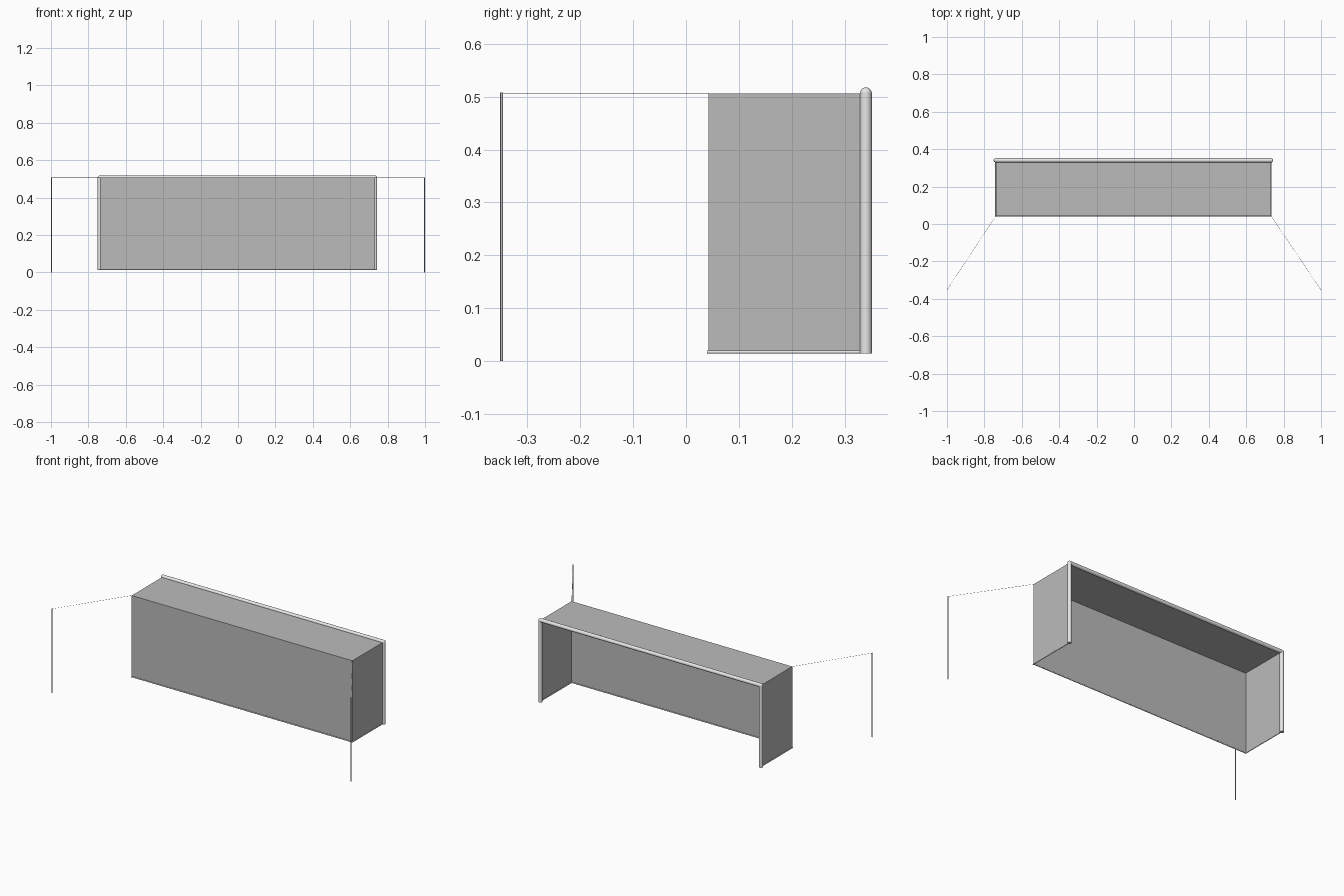
import bpy, bmesh
from mathutils import Vector

if "Cube" in bpy.data.objects:
    bpy.data.objects.remove(bpy.data.objects["Cube"])

def material(name, v):
    m = bpy.data.materials.new(name)
    m.diffuse_color = (v, v, v, 1)
    m.use_nodes = True
    m.node_tree.nodes["Principled BSDF"].inputs["Base Color"].default_value = m.diffuse_color
    return m

WHITE = material("white_paint", 0.8)
NET = material("net_grey", 0.5)
POLE = material("pole_grey", 0.5)

CX, HW = -0.003, 0.736           # goal centre and half width
Y_MOUTH, Y_REAR = 0.3405, 0.043
Z_LOW, Z_TOP = 0.0167, 0.5063

def finish(name, bm, mat):
    me = bpy.data.meshes.new(name)
    bm.to_mesh(me)
    bm.free()
    me.materials.append(mat)
    ob = bpy.data.objects.new(name, me)
    bpy.context.collection.objects.link(ob)
    return ob

def smooth(bm):
    for f in bm.faces:
        f.smooth = len(f.verts) == 4 or len(f.verts) == 3

def tube(name, a, b, r, mat, sides=16):
    a, b = Vector(a), Vector(b)
    d = b - a
    bm = bmesh.new()
    bmesh.ops.create_cone(bm, cap_ends=True, segments=sides,
                          radius1=r, radius2=r, depth=d.length)
    smooth(bm)
    q = d.to_track_quat('Z', 'Y').to_matrix().to_4x4()
    bm.transform(q)
    bmesh.ops.translate(bm, verts=bm.verts, vec=(a + b) / 2)
    return finish(name, bm, mat)

# Crossbar, posts and rounded corners
R = 0.0113
tube("crossbar", (CX - HW, Y_MOUTH, Z_TOP), (CX + HW, Y_MOUTH, Z_TOP), R, WHITE, 24)
for side, s in (("left", -1), ("right", 1)):
    x = CX + s * HW
    tube(side + "_post", (x, Y_MOUTH, 0.0138), (x, Y_MOUTH, Z_TOP), R, WHITE, 24)
    bm = bmesh.new()
    bmesh.ops.create_uvsphere(bm, u_segments=24, v_segments=12, radius=R)
    smooth(bm)
    bmesh.ops.translate(bm, verts=bm.verts, vec=(x, Y_MOUTH, Z_TOP))
    finish(side + "_frame_corner", bm, WHITE)

    # Ground rail along the side
    tube(side + "_ground_rail", (x, Y_REAR - 0.003, Z_LOW), (x, Y_MOUTH, Z_LOW), 0.003, WHITE, 12)

    # Net support pole and its rope
    px, py = s * 0.9973, -0.349
    tube(side + "_net_pole", (px, py, 0), (px, py, 0.5075), 0.0027, POLE, 12)
    tube(side + "_rope", (x, Y_REAR, Z_TOP), (px, py, Z_TOP), 0.0007, WHITE, 6)

tube("rear_ground_rail", (CX - HW, Y_REAR, Z_LOW), (CX + HW, Y_REAR, Z_LOW), 0.003, WHITE, 12)

# Net: thin box, open at the mouth and underneath
bm = bmesh.new()
bmesh.ops.create_cube(bm, size=1)
open_faces = [f for f in bm.faces if f.normal.y > 0.5 or f.normal.z < -0.5]
bmesh.ops.delete(bm, geom=open_faces, context='FACES')
bmesh.ops.scale(bm, verts=bm.verts, vec=(2 * HW, Y_MOUTH - Y_REAR, Z_TOP - Z_LOW))
bmesh.ops.translate(bm, verts=bm.verts,
                    vec=(CX, (Y_MOUTH + Y_REAR) / 2, (Z_TOP + Z_LOW) / 2))
finish("net", bm, NET)
